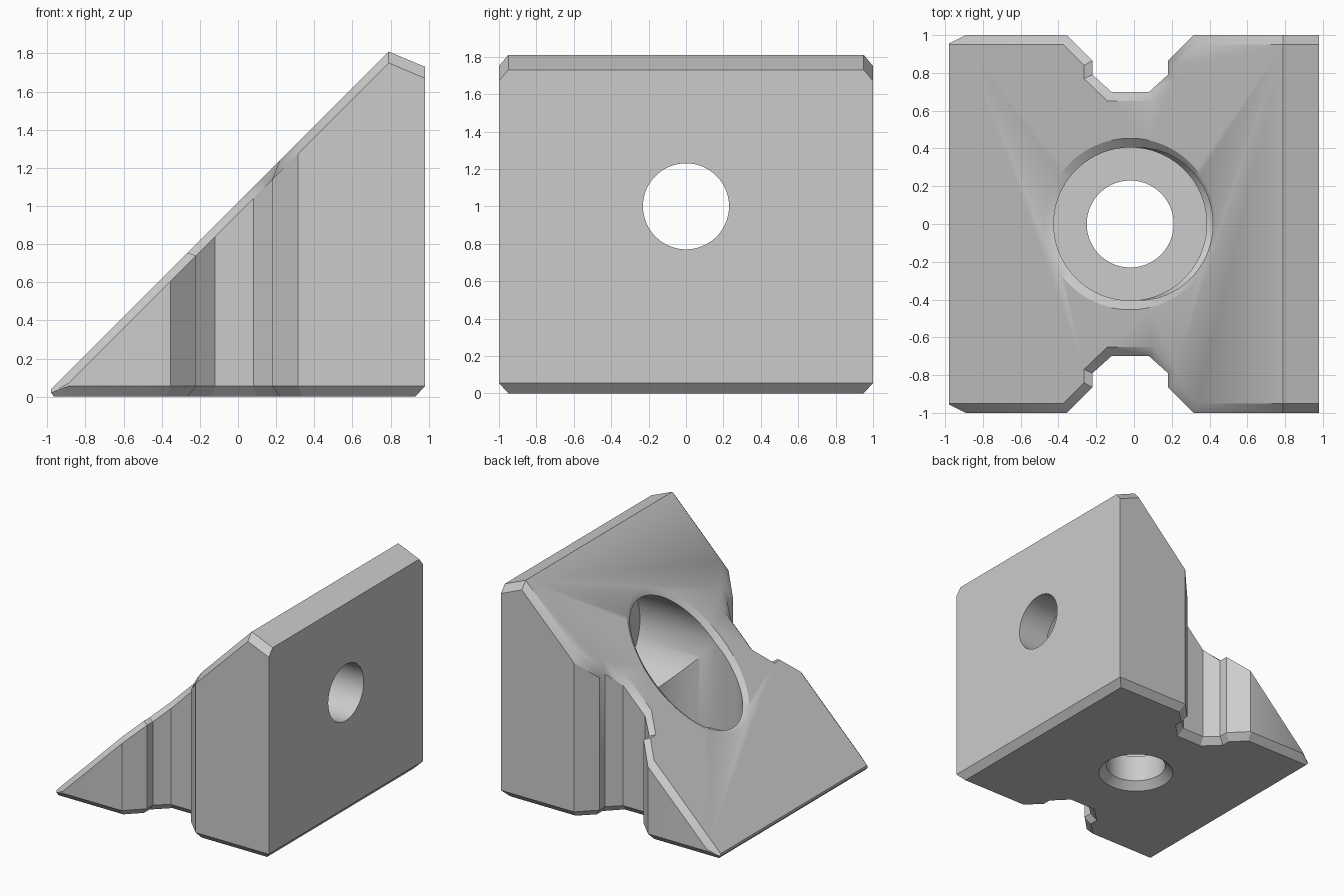
import bpy, bmesh, math
from mathutils import Vector, Matrix

cube = bpy.data.objects.get("Cube")
if cube:
    bpy.data.objects.remove(cube)

grey = bpy.data.materials.new("plain_grey")
grey.use_nodes = True
colour = (0.6, 0.6, 0.6, 1)
grey.diffuse_color = colour
grey.node_tree.nodes["Principled BSDF"].inputs["Base Color"].default_value = colour

CX, CZ, RIDGE = -0.02, 1.0, 0.79      # bore axes and ridge position


def make_object(name, bm):
    bmesh.ops.remove_doubles(bm, verts=bm.verts, dist=1e-5)
    bmesh.ops.recalc_face_normals(bm, faces=bm.faces)
    mesh = bpy.data.meshes.new(name)
    bm.to_mesh(mesh)
    bm.free()
    mesh.materials.append(grey)
    obj = bpy.data.objects.new(name, mesh)
    bpy.context.collection.objects.link(obj)
    return obj


def bridge(bm, rings):
    for a, b in zip(rings, rings[1:]):
        for i in range(len(a)):
            j = (i + 1) % len(a)
            bm.faces.new((a[i], a[j], b[j], b[i]))


def top_z(x):
    return x + 1.02 if x <= RIDGE else 1.81 - (x - RIDGE) * 0.42


# Half plan outline: outer x, y then chamfer inset x, y
half = [(-0.98, 0.955, -0.98, 0.95), (-0.89, 1, -0.89, 0.95),
        (-0.355, 1, -0.375, 0.95), (-0.22, 0.865, -0.265, 0.84),
        (-0.22, 0.79, -0.265, 0.77), (-0.12, 0.70, -0.14, 0.65),
        (0.08, 0.70, 0.10, 0.65), (0.18, 0.79, 0.22, 0.77),
        (0.18, 0.865, 0.22, 0.84), (0.315, 1, 0.335, 0.95),
        (RIDGE, 1, RIDGE, 0.95), (0.98, 1, 0.98, 0.95)]
plan = half + [(x, -y, u, -v) for x, y, u, v in reversed(half)]

# Wedge body: bottom chamfer, walls, top chamfer
bm = bmesh.new()
rings = [[], [], [], []]
for x, y, u, v in plan:
    wall = max(top_z(x) - 0.06, 0.02)
    foot = min(max(u, -0.965), 0.93)
    points = [(foot, v, 0), (x, y, min(0.055, wall)), (x, y, wall), (u, v, top_z(u))]
    for ring, p in zip(rings, points):
        ring.append(bm.verts.new(p))
bridge(bm, rings)
bm.faces.new(rings[0])
n = len(half)
bm.faces.new(rings[3][:n - 1] + rings[3][n + 1:])
bm.faces.new(rings[3][n - 2:n + 2])
body = make_object("wedge_block", bm)


def lathe_cutter(name, profile, rotation=Matrix(), centre=(CX, 0, 0), shear=0, sides=96):
    """Closed ring stack from (radius, height) pairs; shear tilts rings to the slope."""
    bm = bmesh.new()
    stack = []
    for r, h in profile:
        ring = []
        for i in range(sides):
            a = math.tau * (i + 0.5) / sides
            p = Vector((r * math.cos(a), r * math.sin(a), h))
            if shear:
                p += Vector((-h, 0, p.x))
            ring.append(bm.verts.new(rotation @ p + Vector(centre)))
        stack.append(ring)
    bridge(bm, stack)
    bm.faces.new(stack[0])
    bm.faces.new(stack[-1])
    obj = make_object(name, bm)
    obj.hide_render = True
    return obj


sideways = Matrix.Rotation(math.pi / 2, 4, 'Y')
cutters = [
    # Wide bores meeting below the slope
    lathe_cutter("upright_bore", [(0.405, 0.28), (0.405, 2.2)]),
    lathe_cutter("level_bore", [(0.403, -1.3), (0.403, 0.70)], sideways, (0, 0, CZ)),
    # Narrow through holes, the lower one flared at the base
    lathe_cutter("base_hole", [(0.35, -0.06), (0.23, 0.06), (0.23, 0.6)]),
    lathe_cutter("side_hole", [(0.23, 0.3), (0.23, 1.2)], sideways, (0, 0, CZ)),
    # Chamfer round the slope opening
    lathe_cutter("rim_chamfer", [(0.40, -0.027), (0.508, 0.027)], centre=(CX, 0, CZ), shear=1),
]

bpy.context.view_layer.objects.active = body
for cutter in cutters:
    mod = body.modifiers.new(cutter.name, 'BOOLEAN')
    mod.operation = 'DIFFERENCE'
    mod.solver = 'EXACT'
    mod.object = cutter
    bpy.ops.object.modifier_apply(modifier=mod.name)
    bpy.data.objects.remove(cutter)

bpy.ops.object.select_all(action='DESELECT')
body.select_set(True)
bpy.ops.object.shade_smooth_by_angle(angle=math.radians(30))
